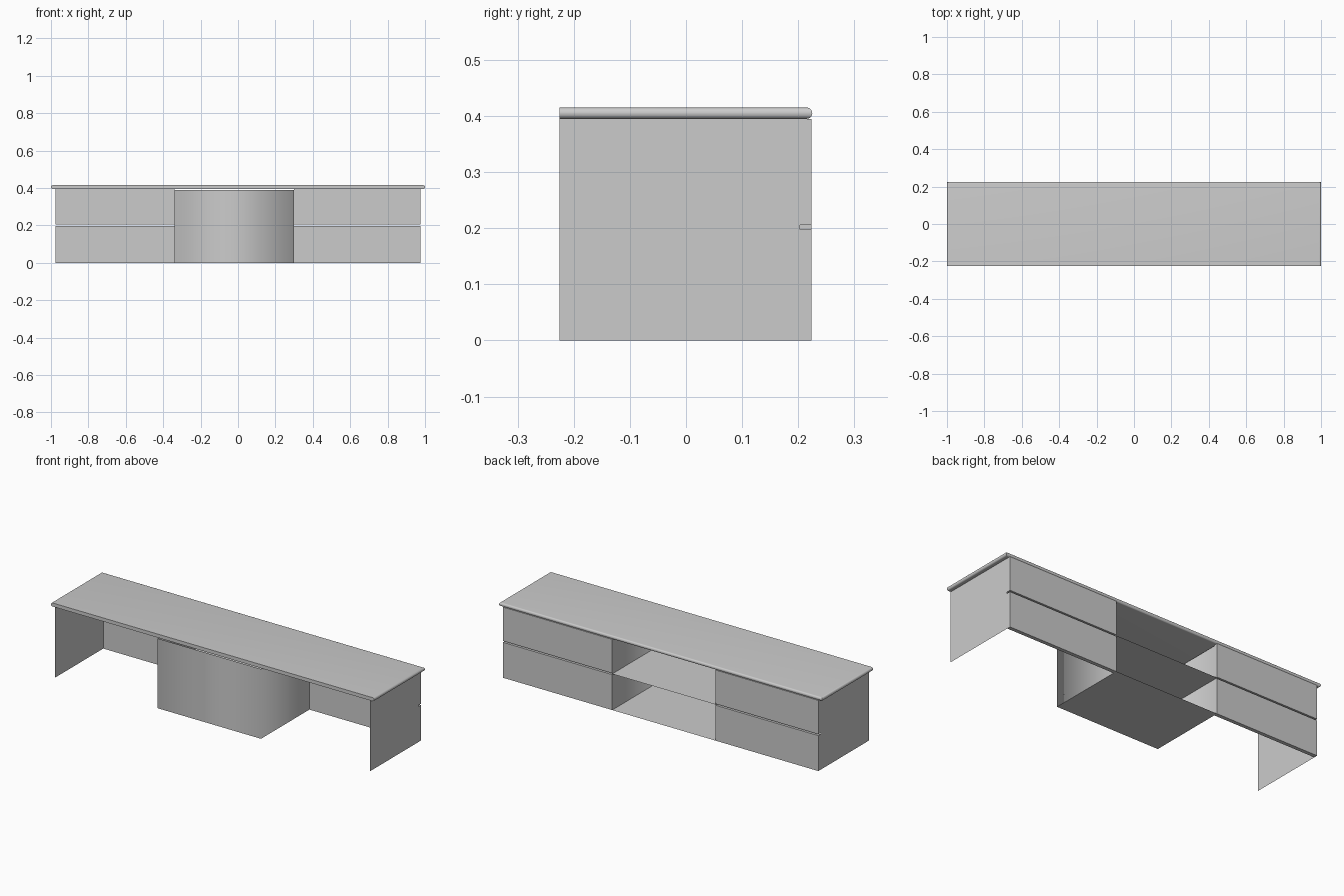
import bpy, bmesh

old = bpy.data.objects.get("Cube")
if old:
    bpy.data.objects.remove(old, do_unlink=True)

grey = bpy.data.materials.new("light_grey")
grey.use_nodes = True
colour = (0.6, 0.6, 0.6, 1)
grey.diffuse_color = colour
grey.node_tree.nodes["Principled BSDF"].inputs["Base Color"].default_value = colour


def add_object(name, bm, smooth=False):
    mesh = bpy.data.meshes.new(name)
    bm.to_mesh(mesh)
    bm.free()
    mesh.materials.append(grey)
    for face in mesh.polygons:
        face.use_smooth = smooth
    obj = bpy.data.objects.new(name, mesh)
    bpy.context.collection.objects.link(obj)
    return obj


def box_mesh(x, y, z):
    """Box between the (low, high) pairs on each axis."""
    bm = bmesh.new()
    bmesh.ops.create_cube(bm, size=1)
    for v in bm.verts:
        v.co = [r[0] if c < 0 else r[1] for c, r in zip(v.co, (x, y, z))]
    return bm


def sheet(name, path, bottom, top, smooth=False):
    """Upright thin sheet following a plan path."""
    bm = bmesh.new()
    low = [bm.verts.new((x, y, bottom)) for x, y in path]
    high = [bm.verts.new((x, y, top)) for x, y in path]
    for i in range(len(path) - 1):
        bm.faces.new((low[i], low[i + 1], high[i + 1], high[i]))
    return add_object(name, bm, smooth)


def flat_sheet(name, x, y, z):
    bm = bmesh.new()
    bm.faces.new([bm.verts.new(p) for p in (
        (x[0], y[0], z), (x[1], y[0], z), (x[1], y[1], z), (x[0], y[1], z))])
    return add_object(name, bm)


FRONT, INNER, BACK = -0.225, 0.203, 0.224
SIDE, UNDER, TOP = 0.976, 0.395, 0.415
BAY = (-0.34, 0.30)

# Worktop with a rounded edge along the back and both ends
bm = box_mesh((-1, 1), (FRONT, 0.225), (UNDER, TOP))
rounded = []
for e in bm.edges:
    a, b = e.verts
    level = abs(a.co.z - b.co.z) < 0.001
    at_front = a.co.y < 0 and b.co.y < 0
    if level and not at_front:
        rounded.append(e)
bmesh.ops.bevel(bm, geom=rounded, offset=0.0095, segments=5,
                profile=0.5, affect='EDGES')
worktop = add_object("worktop", bm)
bpy.ops.object.select_all(action='DESELECT')
worktop.select_set(True)
bpy.context.view_layer.objects.active = worktop
bpy.ops.object.shade_smooth_by_angle()

# End panels
sheet("left_end_panel", [(SIDE, FRONT), (SIDE, INNER)], 0, UNDER)
sheet("right_end_panel", [(-SIDE, INNER), (-SIDE, FRONT)], 0, UNDER)

# Two rows of back panels either side of the open bay
for side, span in (("left", (BAY[1], SIDE)), ("right", (-SIDE, BAY[0]))):
    for row, height in (("lower", (0, 0.198)), ("upper", (0.206, UNDER))):
        add_object(f"{side}_{row}_back_panel",
                   box_mesh(span, (INNER, BACK), height))

# Central bay: wrapped wall, floor and middle shelf
sheet("bay_wall", [(BAY[0], BACK), (BAY[0], FRONT), (BAY[1], FRONT),
                   (BAY[1], BACK)], 0, 0.39, smooth=True)
flat_sheet("bay_floor", BAY, (FRONT, BACK), 0)
flat_sheet("bay_shelf", BAY, (FRONT, BACK), 0.202)
